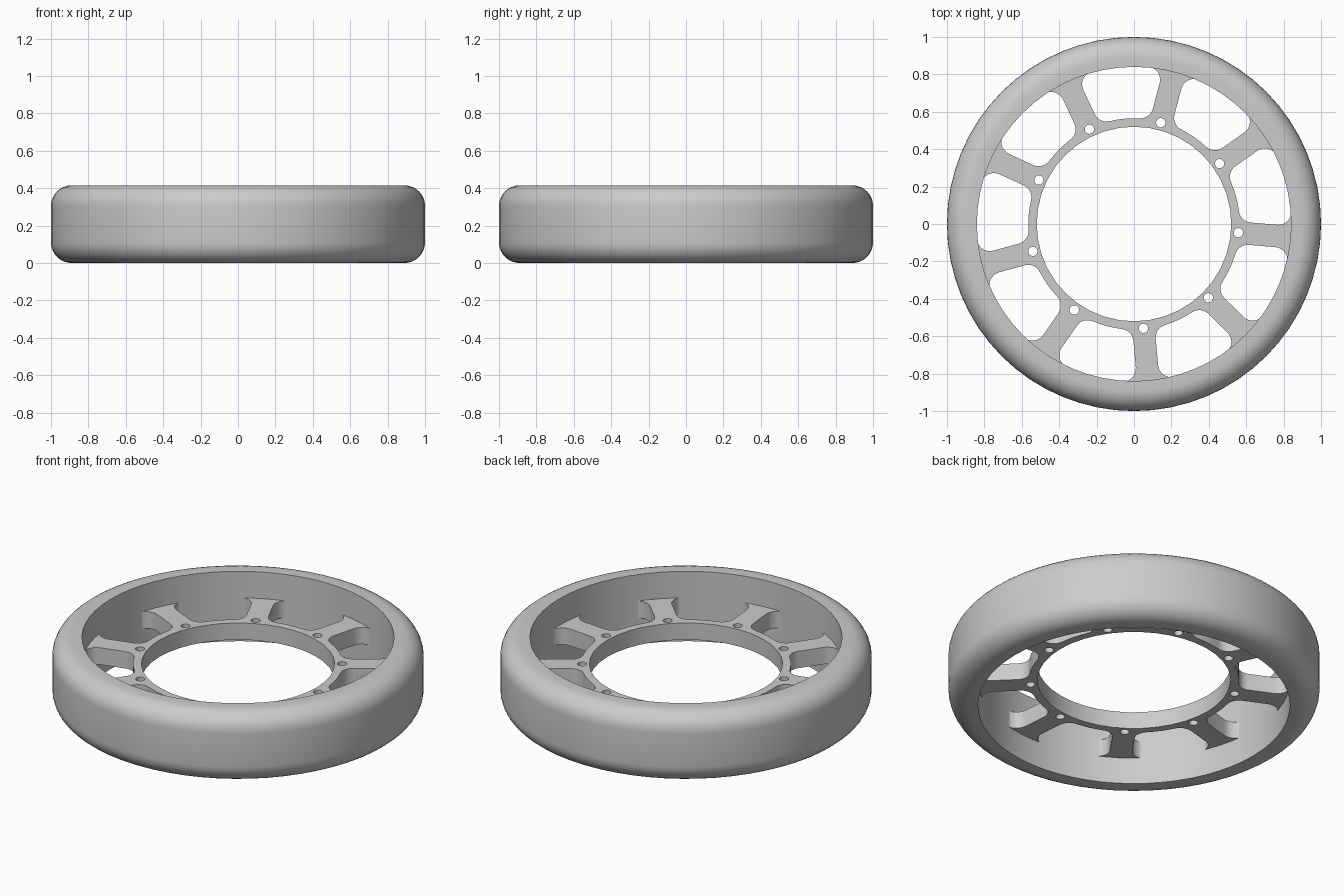
import bpy
import bmesh
from math import sin, cos, pi, radians, atan2, sqrt

cube = bpy.data.objects.get("Cube")
if cube:
    bpy.data.objects.remove(cube)

HEIGHT = 0.415
MID = HEIGHT / 2
SPOKES = 9
STEP = 2 * pi / SPOKES
FIRST = radians(-4.8)

grey = bpy.data.materials.new("plain grey")
grey.use_nodes = True
grey.diffuse_color = (0.6, 0.6, 0.6, 1)
grey.node_tree.nodes["Principled BSDF"].inputs["Base Color"].default_value = (0.6, 0.6, 0.6, 1)


def arc(cx, cy, r, a0, a1, n):
    """Points along an arc, both ends included."""
    return [(cx + r * cos(a0 + (a1 - a0) * i / n),
             cy + r * sin(a0 + (a1 - a0) * i / n)) for i in range(n + 1)]


def circle(cx, cy, r, n):
    return arc(cx, cy, r, 0, 2 * pi, n)[:-1]


def rotate(points, a):
    return [(x * cos(a) - y * sin(a), x * sin(a) + y * cos(a)) for x, y in points]


def add_mesh(name, mesh):
    obj = bpy.data.objects.new(name, mesh)
    bpy.context.collection.objects.link(obj)
    mesh.materials.clear()
    mesh.materials.append(grey)
    bpy.ops.object.select_all(action='DESELECT')
    obj.select_set(True)
    bpy.context.view_layer.objects.active = obj
    bpy.ops.object.shade_smooth_by_angle(angle=radians(35))
    return obj


# Tyre: rounded outer corners, sharp inner edges, revolved about z
def make_tyre(inner=0.84, outer=1.0, corner=0.11, segments=64):
    c = outer - corner
    profile = [(inner, 0)] + arc(c, corner, corner, -pi / 2, 0, 8)
    profile += arc(c, HEIGHT - corner, corner, 0, pi / 2, 8) + [(inner, HEIGHT)]
    bm = bmesh.new()
    verts = [bm.verts.new((r, 0, z)) for r, z in profile]
    edges = [bm.edges.new((v, verts[(i + 1) % len(verts)])) for i, v in enumerate(verts)]
    bmesh.ops.spin(bm, geom=verts + edges, axis=(0, 0, 1), cent=(0, 0, 0),
                   angle=2 * pi, steps=segments, use_merge=True)
    bmesh.ops.remove_doubles(bm, verts=bm.verts, dist=1e-5)
    bmesh.ops.recalc_face_normals(bm, faces=bm.faces)
    mesh = bpy.data.meshes.new("tyre")
    bm.to_mesh(mesh)
    bm.free()
    return add_mesh("tyre", mesh)


# Window outline between two parallel-sided spokes, with filleted corners
def window(r_in=0.565, r_out=0.845, half=0.06, fillet=0.07):
    cy = half + fillet
    ix = sqrt((r_in + fillet) ** 2 - cy ** 2)
    ox = sqrt((r_out - fillet) ** 2 - cy ** 2)
    a_in, a_out = atan2(cy, ix), atan2(cy, ox)
    side = arc(ix, cy, fillet, a_in + pi, 1.5 * pi, 8)
    side += arc(ox, cy, fillet, -pi / 2, a_out, 8)
    mirrored = [(x, -y) for x, y in reversed(side)]
    far = rotate(mirrored, STEP)
    rim = arc(0, 0, r_out, a_out, STEP - a_out, 8)[1:-1]
    ring = arc(0, 0, r_in, STEP - a_in, a_in, 4)[1:-1]
    return side + rim + far + ring


# Hub: flat spoked ring with windows and bolt holes
def make_hub(thickness=0.1):
    outlines = [circle(0, 0, 0.87, 64), circle(0, 0, 0.52, 40)]
    for k in range(SPOKES):
        a = FIRST + k * STEP
        outlines.append(rotate(window(), a))
        outlines.append(rotate(circle(0.56, 0, 0.025, 16), a))
    curve = bpy.data.curves.new("hub_outline", 'CURVE')
    curve.dimensions = '2D'
    curve.fill_mode = 'BOTH'
    curve.extrude = thickness / 2
    for points in outlines:
        spline = curve.splines.new('POLY')
        spline.points.add(len(points) - 1)
        for p, (x, y) in zip(spline.points, points):
            p.co = (x, y, 0, 1)
        spline.use_cyclic_u = True
    helper = bpy.data.objects.new("hub_outline", curve)
    bpy.context.collection.objects.link(helper)
    deps = bpy.context.evaluated_depsgraph_get()
    mesh = bpy.data.meshes.new_from_object(helper.evaluated_get(deps))
    bpy.data.objects.remove(helper)
    bm = bmesh.new()
    bm.from_mesh(mesh)
    bmesh.ops.remove_doubles(bm, verts=bm.verts, dist=1e-5)
    bmesh.ops.recalc_face_normals(bm, faces=bm.faces)
    bm.to_mesh(mesh)
    bm.free()
    hub = add_mesh("spoked_hub", mesh)
    hub.location.z = MID
    return hub


make_tyre()
make_hub()
